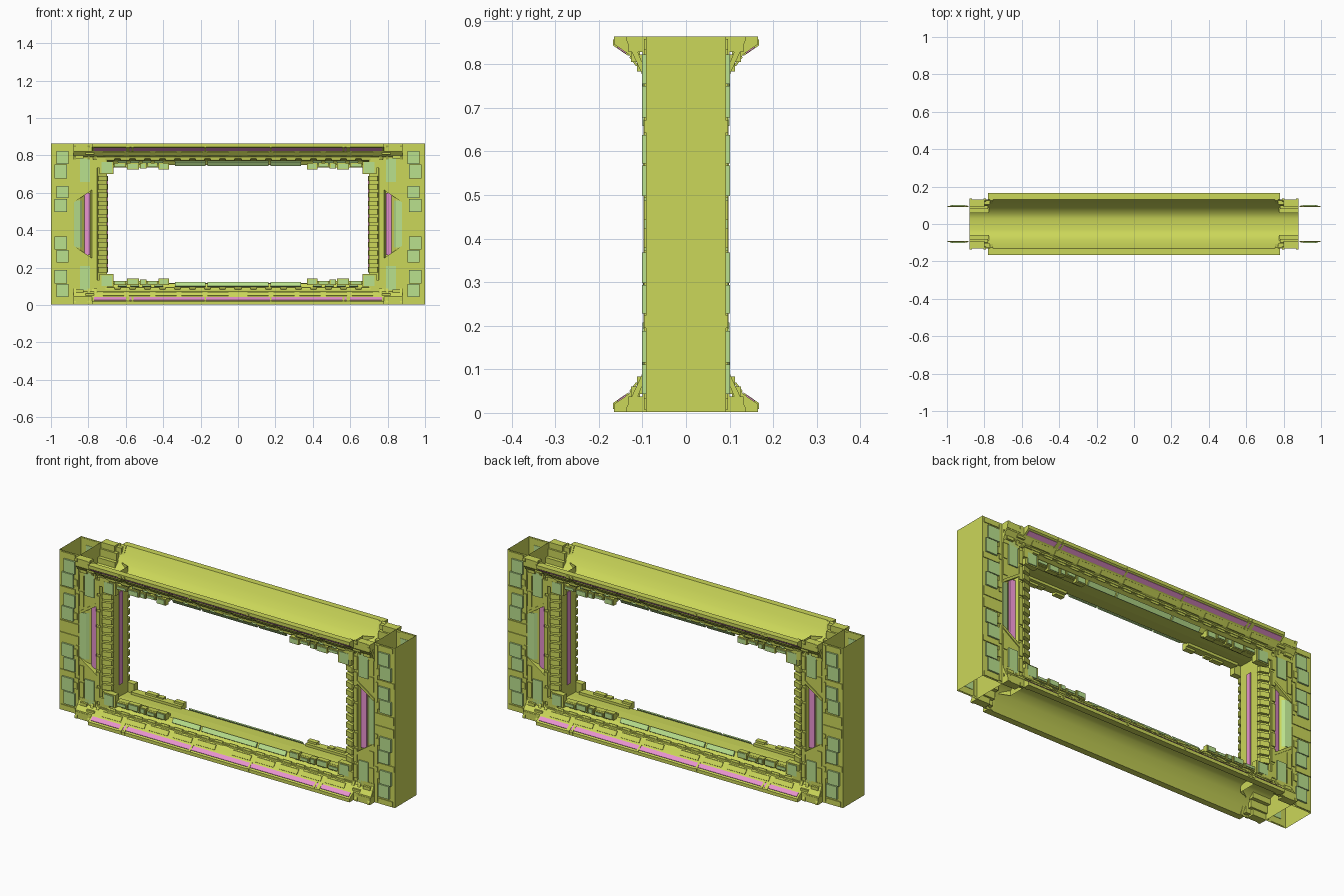
import bpy, bmesh

if "Cube" in bpy.data.objects:
    bpy.data.objects.remove(bpy.data.objects["Cube"])

CZ = 0.433   # centre height; one octant is modelled, then mirrored on x, y and z
TOP = 0.431


def mat(name, col):
    m = bpy.data.materials.new(name)
    m.diffuse_color = (*col, 1)
    m.use_nodes = True
    m.node_tree.nodes["Principled BSDF"].inputs["Base Color"].default_value = m.diffuse_color
    return m


BODY = mat("olive_shell", (0.60, 0.68, 0.10))
PLATE = mat("pale_green_plate", (0.49, 0.75, 0.27))
PINK = mat("pink_light", (0.80, 0.29, 0.62))


def prism(name, axis, shapes, material=BODY, sheet=False):
    """Extrude (outline, start, end) shapes along an axis; sheet leaves them open."""
    bm = bmesh.new()
    place = {'x': lambda p, t: (t, p[0], p[1]),
             'y': lambda p, t: (p[0], t, p[1]),
             'z': lambda p, t: (p[0], p[1], t)}[axis]
    for pts, a, b in shapes:
        va = [bm.verts.new(place(p, a)) for p in pts]
        vb = [bm.verts.new(place(p, b)) for p in pts]
        n = len(pts)
        for i in range(n - 1 if sheet else n):
            j = (i + 1) % n
            bm.faces.new((va[i], va[j], vb[j], vb[i]))
        if not sheet:
            bm.faces.new(va)
            bm.faces.new(vb[::-1])
    bmesh.ops.recalc_face_normals(bm, faces=bm.faces)
    me = bpy.data.meshes.new(name)
    bm.to_mesh(me)
    bm.free()
    ob = bpy.data.objects.new(name, me)
    bpy.context.collection.objects.link(ob)
    ob.location.z = CZ
    me.materials.append(material)
    m = ob.modifiers.new("mirror", 'MIRROR')
    m.use_axis = (True, True, True)
    m.merge_threshold = 0.0002
    return ob


def boxes(name, items, material=BODY):
    """Each item is x0, x1, y0, y1, z0, z1."""
    prism(name, 'y', [([(a, e), (b, e), (b, f), (a, f)], c, d)
                      for a, b, c, d, e, f in items], material)


def rows(outline, start, end, count, fill=0.8):
    step = (end - start) / count
    return [(outline, start + i * step, start + (i + fill) * step) for i in range(count)]


# Long beam: inner shell with flared sides, backed by a smooth trough
prism("beam_shell", 'x', [([(0, .315), (.06, .317), (.072, .335), (.094, .347),
                            (.10, .36), (.112, .366), (.13, .388), (.132, TOP)], 0, .88)], sheet=True)
trough = prism("beam_trough", 'x', [([(0, .319), (.03, .320), (.055, .326), (.085, .356), (.11, .392),
                                      (.131, TOP)], 0, .88)], sheet=True)
for f in trough.data.polygons:
    f.use_smooth = True
prism("beam_lip", 'x', [([(.12, .376), (.132, .390), (.165, .413), (.165, TOP), (.131, TOP)], 0, .78)])
prism("beam_light", 'x', [([(.138, .391), (.158, .405), (.156, .410), (.136, .396)], 0, .77)], PINK)
prism("beam_ledge", 'x', [([(.096, .350), (.106, .350), (.106, .357), (.096, .357)], 0, .76)])
prism("beam_lip_clamp", 'x', [([(.132, .386), (.167, .410), (.167, .424), (.132, .424)], a, b)
                              for a, b in [(.17, .18), (.56, .57), (.58, .60)]])

# Plates on the slope facing the opening
slope = [(.062, .313), (.068, .310), (.082, .331), (.074, .337)]
prism("beam_slope_plate", 'x', rows(slope, 0, .35, 2, .93) + rows(slope, .40, .66, 4, .7), PLATE)
upper = [(.094, .344), (.100, .340), (.106, .360), (.098, .364)]
prism("beam_upper_plate", 'x', rows(upper, .02, .74, 9, .6))
flare = [(.110, .364), (.115, .363), (.130, .383), (.126, .387)]
prism("beam_flare_plate", 'x', rows(flare, .05, .75, 5, .8))

# Machinery blocks hanging in the opening near the corners
edges = [.37, .43, .49, .53, .60, .67]
blocks = [(a, b - .006, (.292, .304, .296)[i % 3]) for i, (a, b) in enumerate(zip(edges, edges[1:]))]
boxes("beam_machinery", [(a, b, .062, .088, h, .326) for a, b, h in blocks])
boxes("beam_machinery_face", [(a + .006, b - .006, .08, .092, h + .004, .320) for a, b, h in blocks], PLATE)
boxes("beam_machinery_rail", [(.37, .67, .045, .075, .303, .318)])
boxes("corner_block", [(.665, .74, .065, .096, .268, .335), (.70, .755, .08, .1, .30, .350)])
boxes("corner_block_plate", [(.675, .73, .09, .101, .274, .331)], PLATE)

# Side post: inner wall, slatted edge and recessed channel
prism("post_shell", 'z', [([(.70, 0), (.70, .062), (.722, .070), (.75, .082), (.755, .092),
                            (.78, .092), (.788, .068), (.822, .068), (.845, .086),
                            (.88, .092)], 0, .36)], sheet=True)
prism("post_slat", 'z', rows([(.696, .062), (.70, .080), (.745, .094), (.752, .082), (.712, .060)],
                             .008, .275, 6, .62))
prism("post_edge_rail", 'z', rows([(.757, .088), (.778, .088), (.778, .098), (.757, .098)],
                                  0, .34, 4, .85))
prism("post_light", 'z', [([(.790, .066), (.820, .066), (.820, .076), (.790, .080)], 0, .165)], PINK)
prism("inner_wall_light", 'z', [([(.696, 0), (.702, 0), (.702, .014), (.696, .014)], 0, .25)], PINK)
prism("post_channel_panel", 'z', [([(.826, .07), (.846, .089), (.878, .095), (.878, .07)], 0, .125)], PLATE)

# Angled panel above the recessed channel
prism("post_angled_panel", 'y', [([(.775, .19), (.88, .118), (.88, .36), (.775, .36)], .06, .094)])
prism("post_angled_trim", 'y', [([(.772, .188), (.88, .114), (.88, .130), (.772, .204)], .06, .099)])
boxes("post_panel_plate", [(.79, .845, .09, .1, .225, .352)], PLATE)
boxes("post_panel_strip", [(.852, .876, .09, .098, .16, .24), (.852, .876, .09, .098, .25, .35)])

# Corner joint between beam and post
boxes("corner_joint", [(.78, .88, .08, .100, .33, .40), (.80, .88, .09, .132, .395, TOP),
                       (.77, .815, .105, .126, .372, .422), (.825, .865, .095, .112, .35, .39)])
prism("corner_gusset", 'x', [([(.09, .345), (.101, .345), (.136, .42), (.136, TOP), (.125, TOP)], a, a + .014)
                             for a in (.755, .79, .866)])

# End column: open tube with flat walls
prism("end_column_shell", 'z', [([(1, 0), (1, .092), (.88, .092), (.88, 0)], 0, TOP)], sheet=True)
ends = [(.065, .205), (.245, .390)]
boxes("end_column_frame", [(.885, .995, .09, .0965, .01, .055), (.885, .90, .09, .0965, .06, .22),
                           (.885, .90, .09, .0965, .235, .42), (.905, .99, .09, .0965, .400, .425),
                           (.905, .998, .09, .0965, .21, .238)])
# Each end plate is a stepped pair
boxes("end_column_plate", [p for a, b in ends for p in
                           ((.915, .982, .09, .101, a, (a + b) / 2),
                            (.905, .970, .09, .101, (a + b) / 2 + .004, b))], PLATE)
boxes("end_column_tab", [(.890, .912, .09, .099, a + .015, a + .05) for a, b in ends])
